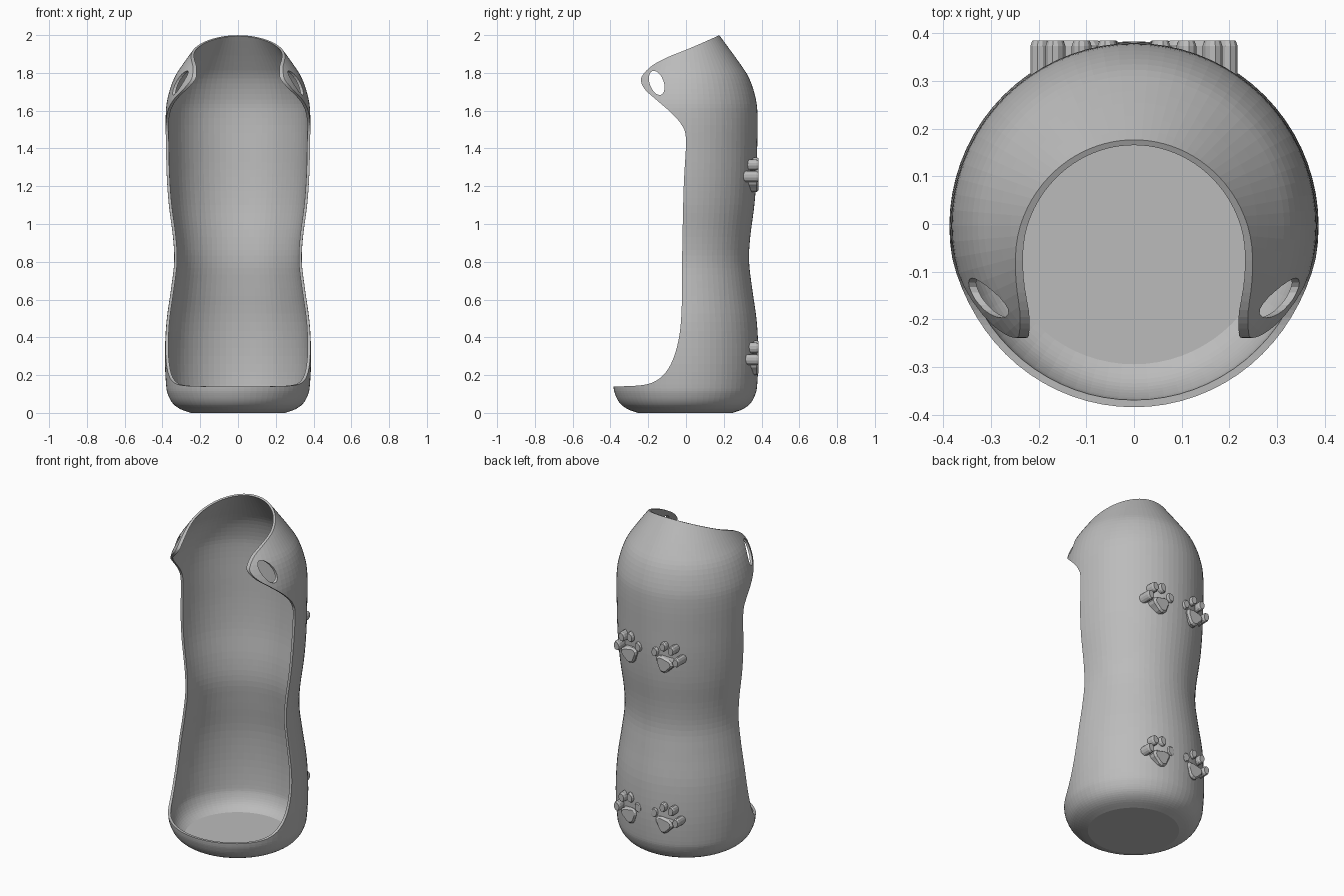
import bpy, bmesh, math
from mathutils import Vector

cube = bpy.data.objects.get("Cube")
if cube:
    bpy.data.objects.remove(cube, do_unlink=True)

grey = bpy.data.materials.new("plain grey")
grey.use_nodes = True
tint = (0.5, 0.5, 0.5, 1)
grey.diffuse_color = tint
grey.node_tree.nodes["Principled BSDF"].inputs["Base Color"].default_value = tint


def make_object(name, bm):
    bmesh.ops.recalc_face_normals(bm, faces=bm.faces)
    mesh = bpy.data.meshes.new(name)
    bm.to_mesh(mesh)
    bm.free()
    mesh.materials.append(grey)
    obj = bpy.data.objects.new(name, mesh)
    bpy.context.scene.collection.objects.link(obj)
    return obj


def smooth_path(points, steps=4):
    """Catmull-Rom curve through 2D points."""
    pts = [Vector(p) for p in points]
    pts = [pts[0]] + pts + [pts[-1]]
    out = []
    for a, b, c, d in zip(pts, pts[1:], pts[2:], pts[3:]):
        for k in range(steps):
            t = k / steps
            out.append(0.5 * (2 * b + (c - a) * t + (2 * a - 5 * b + 4 * c - d) * t * t
                              + (3 * b - a - 3 * c + d) * t ** 3))
    return out + [pts[-1]]


def prism_x(name, outline, x0, x1):
    """Extrude a (y, z) outline along x."""
    bm = bmesh.new()
    face = bm.faces.new([bm.verts.new((x0, y, z)) for y, z in outline])
    ext = bmesh.ops.extrude_face_region(bm, geom=[face])
    moved = [e for e in ext["geom"] if isinstance(e, bmesh.types.BMVert)]
    bmesh.ops.translate(bm, vec=(x1 - x0, 0, 0), verts=moved)
    return make_object(name, bm)


# Thin-walled waisted shell, turned from its outer profile (radius, height)
SHIFT = -0.004
WALL = 0.015
outer = smooth_path([(0.25, 0), (0.305, 0.02), (0.345, 0.05), (0.37, 0.095), (0.381, 0.15),
                     (0.387, 0.3), (0.379, 0.48), (0.354, 0.66), (0.338, 0.8), (0.344, 0.93),
                     (0.366, 1.1), (0.377, 1.25), (0.381, 1.4), (0.383, 1.56), (0.374, 1.66),
                     (0.339, 1.77), (0.282, 1.86), (0.18, 2.0), (0.14, 2.06)])
inner = [Vector((r - WALL, max(z, 0.02))) for r, z in outer]
inner[-1].y -= 0.02
SIDES = 72
bm = bmesh.new()
rings = []
for r, z in outer + inner[:0:-1]:
    rings.append([bm.verts.new((r * math.cos(a), r * math.sin(a) + SHIFT, z))
                  for a in (2 * math.pi * i / SIDES for i in range(SIDES))])
for low, high in zip(rings, rings[1:]):
    for i in range(SIDES):
        j = (i + 1) % SIDES
        bm.faces.new((low[i], low[j], high[j], high[i]))
bm.faces.new(rings[0])
bm.faces.new(rings[-1])
bmesh.ops.remove_doubles(bm, verts=bm.verts, dist=0.0005)
shell = make_object("shell", bm)

# Side outline of the open front and slanted top
opening = smooth_path([(0.178, 2.0), (0.1, 1.965), (0, 1.922), (-0.1, 1.882), (-0.18, 1.838),
                       (-0.228, 1.79), (-0.238, 1.755), (-0.215, 1.71), (-0.16, 1.66),
                       (-0.08, 1.59), (-0.02, 1.52), (0, 1.44), (-0.012, 1.2), (-0.02, 0.85),
                       (-0.022, 0.58), (-0.035, 0.41), (-0.07, 0.28), (-0.12, 0.2),
                       (-0.18, 0.16), (-0.25, 0.145), (-0.36, 0.14)])
frame = [Vector(p) for p in ((-0.6, 0.14), (-0.6, 2.4), (0.5, 2.4), (0.5, 2.15))]
cutters = [prism_x("opening_cutter", opening + frame, -0.6, 0.6)]

# Slanted oval strap holes in both upper tabs
hole = []
for i in range(20):
    a = 2 * math.pi * i / 20
    u, v = 0.037 * math.cos(a), 0.067 * math.sin(a)
    t = math.radians(20)
    hole.append((-0.155 + u * math.cos(t) - v * math.sin(t),
                 1.747 + u * math.sin(t) + v * math.cos(t)))
cutters.append(prism_x("strap_hole_cutter", hole, -0.7, 0.7))

for cutter in cutters:
    cutter.hide_render = True
    cutter.hide_viewport = True
    mod = shell.modifiers.new(cutter.name, "BOOLEAN")
    mod.operation = "DIFFERENCE"
    mod.solver = "EXACT"
    mod.object = cutter

# Bake the cuts into the shell, then drop the cutters
bpy.context.view_layer.update()
baked = bpy.data.meshes.new_from_object(shell.evaluated_get(bpy.context.evaluated_depsgraph_get()))
shell.modifiers.clear()
shell.data = baked
for cutter in cutters:
    bpy.data.objects.remove(cutter, do_unlink=True)


# Raised paw prints on the back
def shell_radius(z):
    return min(outer, key=lambda p: abs(p.y - z)).x


def add_pad(bm, centre, outline, side, x, z, tilt):
    """One pad: a block rooted in the shell wall with a softened flat front."""
    levels = []
    for scale, y in ((1, None), (1, 0.373), (0.8, 0.385)):
        ring = []
        for u, v in outline:
            u, v = centre[0] + u * scale, centre[1] + v * scale
            px = x + u * math.cos(tilt) + v * math.sin(tilt)
            pz = z - u * math.sin(tilt) + v * math.cos(tilt)
            root = math.sqrt(shell_radius(pz) ** 2 - px ** 2) + SHIFT - 0.008
            ring.append(bm.verts.new((side * px, root if y is None else max(y, root + 0.01), pz)))
        levels.append(ring)
    for low, high in zip(levels, levels[1:]):
        for i in range(len(low)):
            j = (i + 1) % len(low)
            bm.faces.new((low[i], low[j], high[j], high[i]))
    bm.faces.new(levels[0])
    bm.faces.new(levels[-1])


def oval(w, h, lobes=0.0, count=12):
    pts = []
    for i in range(count):
        a = 2 * math.pi * i / count
        k = 1 - lobes * math.sin(3 * a)
        pts.append((w * k * math.cos(a), h * k * math.sin(a)))
    return pts


TOES = [(-0.072, 0.004), (-0.028, 0.058), (0.028, 0.058), (0.072, 0.004)]
for row, z in (("upper", 1.262), ("lower", 0.293)):
    for name, side in (("left", 1), ("right", -1)):
        bm = bmesh.new()
        add_pad(bm, (0, -0.042), oval(0.052, 0.046, -0.16, 18), side, 0.125, z, math.radians(12))
        for toe in TOES:
            add_pad(bm, toe, oval(0.021, 0.029), side, 0.125, z, math.radians(12))
        make_object(f"{row}_{name}_paw_print", bm)
